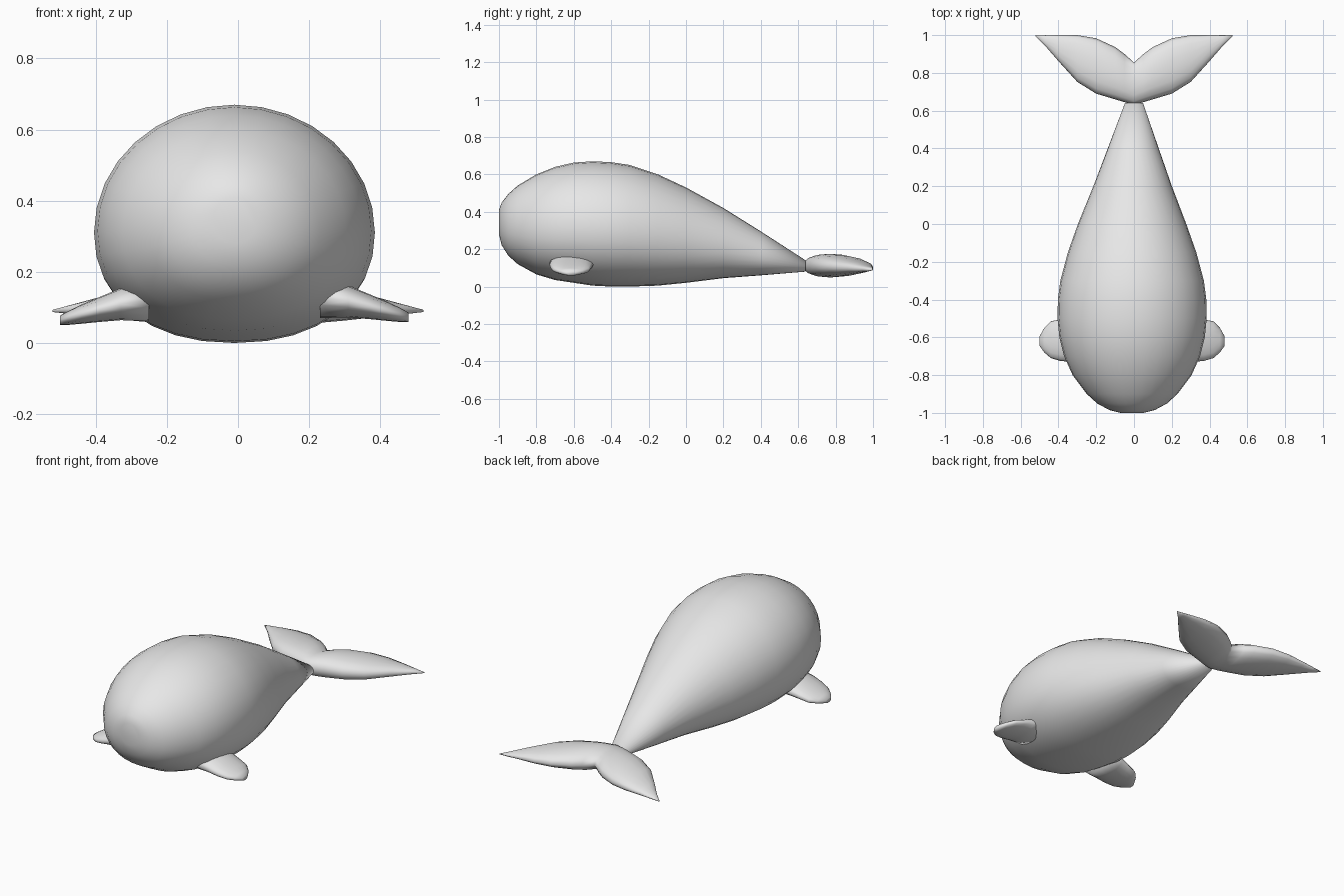
import bpy, bmesh, math

cube = bpy.data.objects.get("Cube")
if cube:
    bpy.data.objects.remove(cube, do_unlink=True)

CENTRE = -0.01  # the body sits slightly off the tail's axis

grey = bpy.data.materials.new("plain grey")
grey.diffuse_color = (0.8, 0.8, 0.8, 1)
grey.use_nodes = True
grey.node_tree.nodes["Principled BSDF"].inputs["Base Color"].default_value = (0.8, 0.8, 0.8, 1)


def spow(v, p):
    return math.copysign(abs(v) ** p, v)


def loft(name, rings):
    """Skin a list of closed rings, cap both ends and shade smooth."""
    bm = bmesh.new()
    loops = [[bm.verts.new(p) for p in ring] for ring in rings]
    n = len(loops[0])
    for a, b in zip(loops, loops[1:]):
        for i in range(n):
            j = (i + 1) % n
            bm.faces.new((a[i], a[j], b[j], b[i]))
    bm.faces.new(loops[0])
    bm.faces.new(loops[-1])
    bmesh.ops.recalc_face_normals(bm, faces=bm.faces)
    for f in bm.faces:
        f.smooth = True
    mesh = bpy.data.meshes.new(name)
    bm.to_mesh(mesh)
    bm.free()
    mesh.materials.append(grey)
    ob = bpy.data.objects.new(name, mesh)
    bpy.context.collection.objects.link(ob)
    return ob


def body_ring(y, half, bottom, top, n=32):
    """Egg-shaped section, widest a little below the middle."""
    mid = bottom + 0.46 * (top - bottom)
    ring = []
    for i in range(n):
        a = 2 * math.pi * i / n
        c, s = math.cos(a), math.sin(a)
        if s < 0:
            c, s = spow(c, 0.9), spow(s, 0.92)
        ring.append((CENTRE * min(1, (0.64 - y) / 0.6) + half * c, y,
                     mid + s * ((top - mid) if s > 0 else (mid - bottom))))
    return ring


# Body: y, half width, bottom, top
BODY = [(-1.0, 0.06, 0.28, 0.41), (-0.985, 0.12, 0.22, 0.45), (-0.95, 0.185, 0.165, 0.495),
        (-0.9, 0.24, 0.12, 0.54), (-0.8, 0.315, 0.065, 0.60), (-0.7, 0.36, 0.035, 0.64),
        (-0.6, 0.385, 0.02, 0.663), (-0.5, 0.395, 0.005, 0.67), (-0.4, 0.393, 0.0, 0.665),
        (-0.3, 0.38, 0.0, 0.65), (-0.15, 0.34, 0.005, 0.60), (0.0, 0.287, 0.02, 0.53),
        (0.2, 0.208, 0.045, 0.42), (0.4, 0.135, 0.06, 0.295), (0.64, 0.048, 0.08, 0.14)]
loft("body", [body_ring(*s) for s in BODY])


def blade_ring(x, y0, y1, z, thick, fat=0.42, n=16):
    """Flattened section, thickest towards the leading edge."""
    ring = []
    for i in range(n):
        a = 2 * math.pi * i / n
        t = (1 - math.cos(a)) / 2
        y = y0 + (y1 - y0) * t ** (math.log(fat) / math.log(0.5))
        ring.append((x, y, z + thick * math.sin(a)))
    return ring


# Tail flukes: x, leading y, trailing y, height, half thickness
FLUKE = [(0.0, 0.63, 0.855, 0.112, 0.055), (0.05, 0.645, 0.90, 0.112, 0.062),
         (0.1, 0.66, 0.937, 0.112, 0.063), (0.2, 0.69, 0.983, 0.11, 0.056),
         (0.3, 0.752, 1.0, 0.106, 0.043), (0.4, 0.862, 1.0, 0.1, 0.026),
         (0.47, 0.943, 1.0, 0.094, 0.013), (0.522, 0.994, 1.0, 0.09, 0.003)]
both = [(-s[0],) + s[1:] for s in FLUKE[:0:-1]] + FLUKE
loft("tail_flukes", [blade_ring(*s) for s in both])

# Side fins: x, leading y, trailing y, height, half thickness
FIN = [(0.24, -0.73, -0.49, 0.13, 0.06), (0.32, -0.73, -0.495, 0.117, 0.045),
       (0.38, -0.725, -0.505, 0.102, 0.035), (0.43, -0.71, -0.515, 0.089, 0.027),
       (0.465, -0.68, -0.55, 0.079, 0.02), (0.49, -0.645, -0.595, 0.072, 0.013)]
for side, name, drop in ((1, "left_fin", 0.0), (-1, "right_fin", 0.008)):
    loft(name, [blade_ring(CENTRE + side * x, a, b, z - drop, t, 0.5)
                for x, a, b, z, t in FIN])
